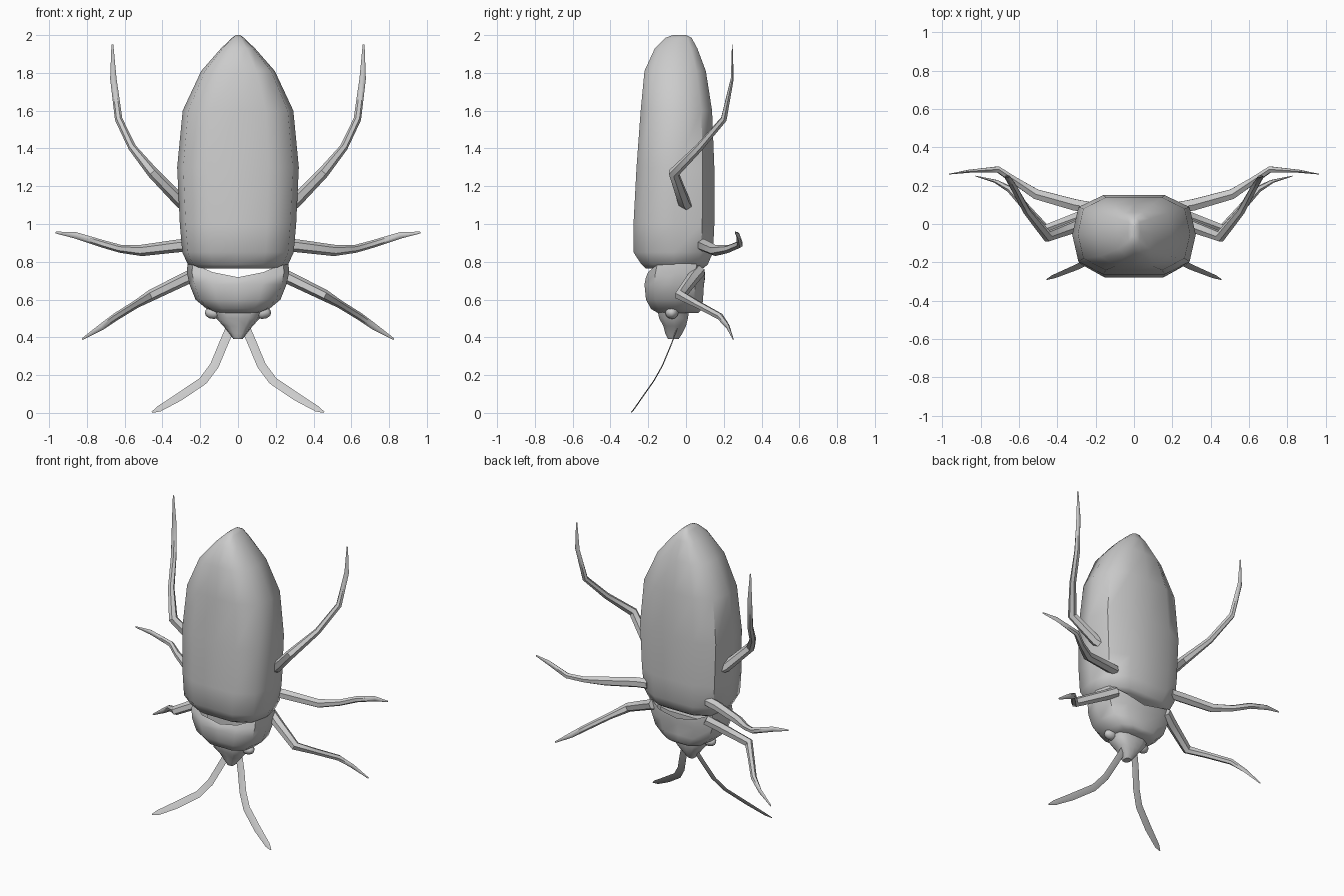
import bpy, math
from mathutils import Vector

if "Cube" in bpy.data.objects:
    bpy.data.objects.remove(bpy.data.objects["Cube"])

# Half cross-section of the body: flattened, faceted oval
SECTION = [(0, -1), (.5, -1), (.9, -.68), (1, 0), (.9, .7), (.5, 1),
           (0, 1), (-.5, 1), (-.9, .7), (-1, 0), (-.9, -.68), (-.5, -1)]


def make(name, rings, cap_start=True, cap_end=True, angle=50):
    n = len(rings[0])
    verts = [v for r in rings for v in r]
    faces = [(i * n + j, i * n + (j + 1) % n, (i + 1) * n + (j + 1) % n, (i + 1) * n + j)
             for i in range(len(rings) - 1) for j in range(n)]
    if cap_start:
        faces.append(tuple(reversed(range(n))))
    if cap_end:
        faces.append(tuple(range(len(verts) - n, len(verts))))
    me = bpy.data.meshes.new(name)
    me.from_pydata(verts, [], faces)
    ob = bpy.data.objects.new(name, me)
    bpy.context.collection.objects.link(ob)
    bpy.ops.object.select_all(action='DESELECT')
    ob.select_set(True)
    bpy.context.view_layer.objects.active = ob
    bpy.ops.object.mode_set(mode='EDIT')
    bpy.ops.mesh.select_all(action='SELECT')
    bpy.ops.mesh.normals_make_consistent(inside=False)
    bpy.ops.object.mode_set(mode='OBJECT')
    bpy.ops.object.shade_smooth_by_angle(angle=math.radians(angle))
    return ob


def body_ring(z, w, y0, y1):
    return [Vector((x * w, (y0 + y1) / 2 + y * (y1 - y0) / 2, z)) for x, y in SECTION]


def limb(name, pts, sizes, normal, sides=6):
    """Tapered tube along a path; sizes are (width, thickness along normal), made for both sides."""
    for label, s in (("right", 1), ("left", -1)):
        P = [Vector((x * s, y, z)) for x, y, z in pts]
        rings = []
        for i, p in enumerate(P):
            t = (P[min(i + 1, len(P) - 1)] - P[max(i - 1, 0)]).normalized()
            nrm = Vector(normal)
            nrm = (nrm - t * nrm.dot(t)).normalized()
            b = t.cross(nrm)
            w, h = sizes[i]
            rings.append([p + b * w * math.cos(k * math.tau / sides)
                          + nrm * h * math.sin(k * math.tau / sides) for k in range(sides)])
        make(label + "_" + name, rings)


# Wing case / abdomen
make("wing_case", [body_ring(*r) for r in [
    (.765, .22, -.215, .09), (.785, .265, -.235, .115), (.85, .295, -.278, .143),
    (1.0, .308, -.278, .15), (1.3, .322, -.262, .15), (1.6, .293, -.24, .138),
    (1.81, .195, -.22, .105), (1.93, .09, -.165, .06), (1.985, .032, -.11, .03),
    (2.0, .012, -.07, .0)]])

# Thorax with a notched rear rim
thorax = [body_ring(*r) for r in [
    (.53, .12, -.15, .065), (.55, .165, -.185, .085), (.6, .225, -.212, .09),
    (.68, .257, -.22, .095), (.74, .27, -.212, .1), (.79, .268, -.2, .1)]]
for row, k in ((5, 1), (4, .45)):
    for v, (x, y) in zip(thorax[row], SECTION):
        v.z -= k * {0: .072, .5: .045}.get(abs(x), 0)
make("thorax", thorax, cap_end=False)

# Narrow waist joining thorax and wing case
make("waist", [body_ring(z, .2, y0, y1) for z, y0, y1 in
               [(.6, -.1, .03), (.7, -.1, .04), (.72, -.1, .04)]])

# Head
make("head", [body_ring(*r) for r in [
    (.57, .15, -.15, .02), (.54, .125, -.15, .016), (.5, .115, -.142, .01),
    (.46, .078, -.12, .0), (.42, .045, -.11, -.02), (.39, .024, -.095, -.04)]])

# Eyes
for label, s in (("right", 1), ("left", -1)):
    bpy.ops.mesh.primitive_uv_sphere_add(segments=8, ring_count=6, location=(s * .128, -.075, .53))
    eye = bpy.context.object
    eye.name = label + "_eye"
    eye.scale = (.048, .035, .033)
    bpy.ops.object.shade_smooth_by_angle(angle=math.radians(60))

# Legs
LEG = [(.034, .034), (.034, .034), (.03, .03), (.021, .021), (.02, .018), (.017, .009), (.005, .002)]
limb("hind_leg", [(.24, .02, 1.08), (.3, -.01, 1.115), (.45, -.065, 1.27), (.56, .07, 1.405),
                  (.632, .2, 1.555), (.66, .245, 1.77), (.665, .245, 1.95)], LEG, (0, 1, 0))
limb("middle_leg", [(.23, .085, .89), (.31, .1, .885), (.51, .155, .86), (.62, .225, .868),
                    (.71, .285, .893), (.86, .275, .94), (.965, .26, .955)], LEG, (0, 1, 0))
limb("front_leg", [(.2, .07, .75), (.28, .035, .71), (.46, -.03, .622), (.54, .06, .575),
                   (.645, .18, .51), (.72, .222, .457), (.825, .25, .39)], LEG, (0, 1, 0))

# Antennae: flat ribbons
limb("antenna", [(.045, -.05, .44), (.075, -.075, .37), (.125, -.125, .25), (.185, -.17, .17),
                 (.31, -.23, .085), (.42, -.275, .02), (.455, -.29, .003)],
     [(.024, .003)] * 5 + [(.017, .003), (.004, .002)], (0, -.87, .5), sides=4)
